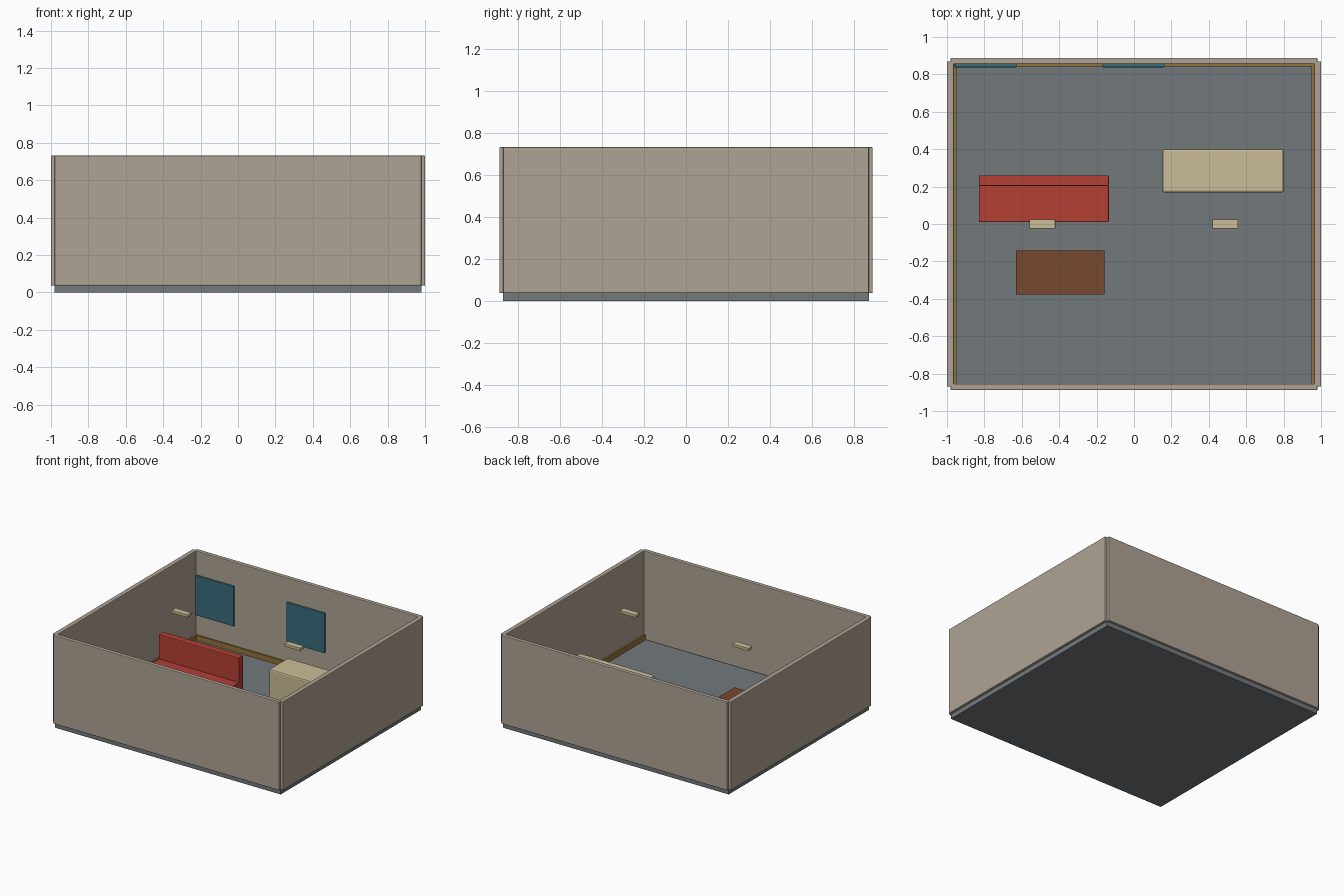
import bpy

if "Cube" in bpy.data.objects:
    bpy.data.objects.remove(bpy.data.objects["Cube"])

COLOURS = {
    "slate": (0.17, 0.19, 0.20, 1),
    "plaster": (0.43, 0.37, 0.30, 1),
    "red": (0.46, 0.05, 0.035, 1),
    "brown": (0.19, 0.065, 0.03, 1),
    "cream": (0.60, 0.51, 0.31, 1),
    "teal": (0.04, 0.15, 0.20, 1),
    "ochre": (0.30, 0.17, 0.04, 1),
}
MATS = {}
for key, rgba in COLOURS.items():
    MATS[key] = bpy.data.materials.new(key)
    MATS[key].diffuse_color = rgba


def box(name, xs, ys, zs, colour, bevel=0.0):
    """Box spanning the given (min, max) ranges, with an optional small bevel."""
    lo, hi = zip(xs, ys, zs)
    centre = [(a + b) / 2 for a, b in zip(lo, hi)]
    bpy.ops.mesh.primitive_cube_add(size=1, location=centre)
    ob = bpy.context.object
    ob.name = name
    ob.scale = [b - a for a, b in zip(lo, hi)]
    bpy.ops.object.transform_apply(location=False, rotation=False, scale=True)
    ob.data.materials.append(MATS[colour])
    if bevel:
        mod = ob.modifiers.new("bevel", 'BEVEL')
        mod.width = bevel
        mod.segments = 2
    return ob


FLOOR = 0.037
TOP = 0.732

# Room shell
box("floor", (-0.98, 0.98), (-0.87, 0.87), (0, FLOOR), "slate")
box("front_wall", (-0.98, 0.98), (-0.888, -0.855), (FLOOR, TOP), "plaster", 0.005)
box("back_wall", (-0.98, 0.98), (0.855, 0.888), (FLOOR, TOP), "plaster", 0.005)
box("left_wall", (-1.0, -0.963), (-0.87, 0.87), (FLOOR, TOP), "plaster", 0.005)
box("right_wall", (0.963, 1.0), (-0.87, 0.87), (FLOOR, TOP), "plaster", 0.005)

# Skirting boards on three walls
box("back_skirting", (-0.963, 0.963), (0.842, 0.855), (FLOOR, 0.078), "ochre")
box("left_skirting", (-0.963, -0.95), (-0.855, 0.855), (FLOOR, 0.078), "ochre")
box("right_skirting", (0.95, 0.963), (-0.855, 0.855), (FLOOR, 0.078), "ochre")

# Window panels on the back wall
for name, x in (("left_window", -0.793), ("middle_window", -0.003)):
    box(name, (x - 0.166, x + 0.166), (0.838, 0.856), (0.235, 0.547), "teal", 0.003)

# Sofa
box("sofa_seat", (-0.83, -0.135), (0.01, 0.21), (FLOOR, 0.17), "red", 0.006)
box("sofa_back", (-0.83, -0.135), (0.203, 0.26), (FLOOR, 0.362), "red", 0.006)

# Low table and counter
box("low_table", (-0.632, -0.157), (-0.378, -0.143), (FLOOR, 0.143), "brown")
box("counter", (0.152, 0.80), (0.168, 0.40), (FLOOR, 0.366), "cream", 0.01)

# Hanging ceiling lamps
for name, x in (("left_lamp", -0.49), ("right_lamp", 0.487)):
    box(name, (x - 0.069, x + 0.069), (-0.024, 0.025), (0.688, 0.71), "cream", 0.002)

for m in bpy.data.materials:
    if m.users and not m.is_grease_pencil:
        m.use_nodes = True
        m.node_tree.nodes["Principled BSDF"].inputs["Base Color"].default_value = m.diffuse_color
